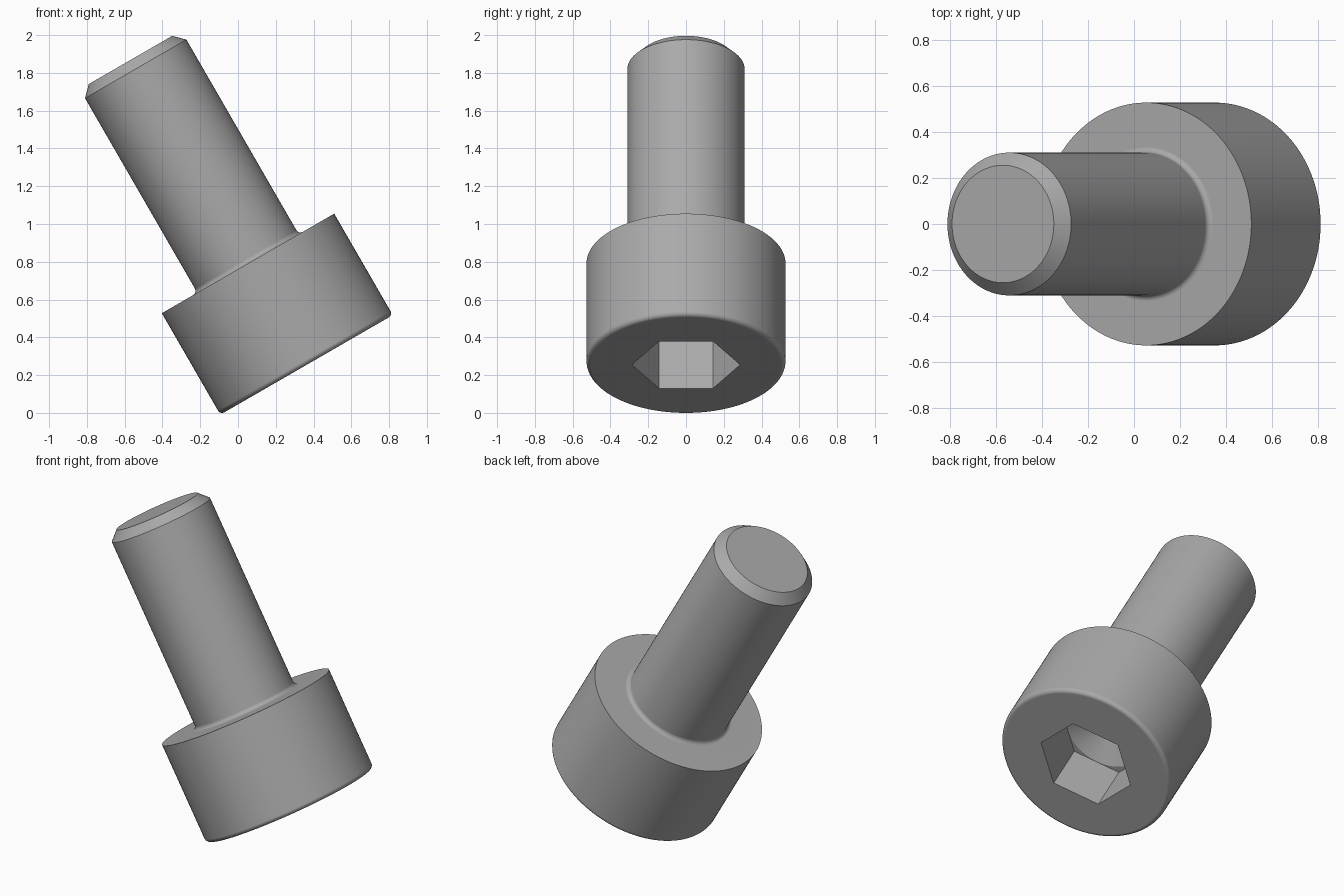
import bpy, bmesh
from math import sin, cos, pi, radians, tan
from mathutils import Matrix

if "Cube" in bpy.data.objects:
    bpy.data.objects.remove(bpy.data.objects["Cube"])

# Main sizes, measured along the bolt axis from the underside of the head
HEAD_R, HEAD_H = 0.527, 0.62
SHANK_R, SHANK_L = 0.31, 1.244
FILLET, CHAMFER = 0.025, 0.055
HEX_FLAT, HEX_DEPTH = 0.248, 0.31
TILT = radians(30)

steel = bpy.data.materials.new("steel grey")
steel.use_nodes = True
steel.diffuse_color = (0.4, 0.4, 0.4, 1)
steel.node_tree.nodes["Principled BSDF"].inputs["Base Color"].default_value = (0.4, 0.4, 0.4, 1)


def arc(cx, cz, r, a0, a1, steps=8):
    angles = [radians(a0 + (a1 - a0) * i / steps) for i in range(steps + 1)]
    return [(cx + r * cos(a), cz + r * sin(a)) for a in angles]


def lathe(name, profile, sides, turn=0.0):
    """Turn a (radius, height) profile, listed from bottom to top, into a closed solid."""
    bm = bmesh.new()
    rings = [[bm.verts.new((r * cos(turn + 2 * pi * i / sides),
                            r * sin(turn + 2 * pi * i / sides), z))
              for i in range(sides)] for r, z in profile]
    for low, high in zip(rings, rings[1:]):
        for i in range(sides):
            j = (i + 1) % sides
            bm.faces.new((low[i], low[j], high[j], high[i]))
    bm.faces.new(rings[0][::-1])
    bm.faces.new(rings[-1])
    mesh = bpy.data.meshes.new(name)
    bm.to_mesh(mesh)
    bm.free()
    mesh.materials.append(steel)
    obj = bpy.data.objects.new(name, mesh)
    bpy.context.collection.objects.link(obj)
    return obj


# Bolt body: rounded head, filleted neck, chamfered shank
profile = arc(HEAD_R - FILLET, FILLET - HEAD_H, FILLET, -90, 0)
profile += [(HEAD_R, 0)]
profile += arc(SHANK_R + FILLET, FILLET, FILLET, 270, 180)
profile += [(SHANK_R, SHANK_L - CHAMFER), (SHANK_R - CHAMFER, SHANK_L)]
bolt = lathe("socket_head_bolt", profile, 128)

# Hexagonal socket with a drilled conical floor
floor = HEX_DEPTH - HEAD_H
drill_r = HEX_FLAT - 0.002
hex_cutter = lathe("hex_cutter", [(HEX_FLAT / cos(pi / 6), -HEAD_H - 0.1),
                                  (HEX_FLAT / cos(pi / 6), floor)], 6, pi / 2)
drill_cutter = lathe("drill_cutter", [(drill_r, floor - 0.05), (drill_r, floor),
                                      (0.002, floor + drill_r * tan(pi / 6))], 64)

bpy.ops.object.select_all(action='DESELECT')
bpy.context.view_layer.objects.active = bolt
bolt.select_set(True)
for cutter in (hex_cutter, drill_cutter):
    cutter.hide_render = True
    mod = bolt.modifiers.new("socket", 'BOOLEAN')
    mod.operation = 'DIFFERENCE'
    mod.solver = 'EXACT'
    mod.object = cutter
    bpy.ops.object.modifier_apply(modifier=mod.name)
    bpy.data.objects.remove(cutter)

# Smooth round surfaces, crisp edges, flat end faces
bpy.ops.object.shade_smooth_by_angle(angle=radians(25))
normals = bolt.modifiers.new("flat_ends", 'WEIGHTED_NORMAL')
normals.keep_sharp = True

# Lean the bolt over and stand the rim of its head on the ground
bolt.data.transform(Matrix.Translation((0.053, 0, 0.795)) @ Matrix.Rotation(-TILT, 4, 'Y'))
lowest = min(v.co.z for v in bolt.data.vertices)
bolt.data.transform(Matrix.Translation((0, 0, -lowest)))
